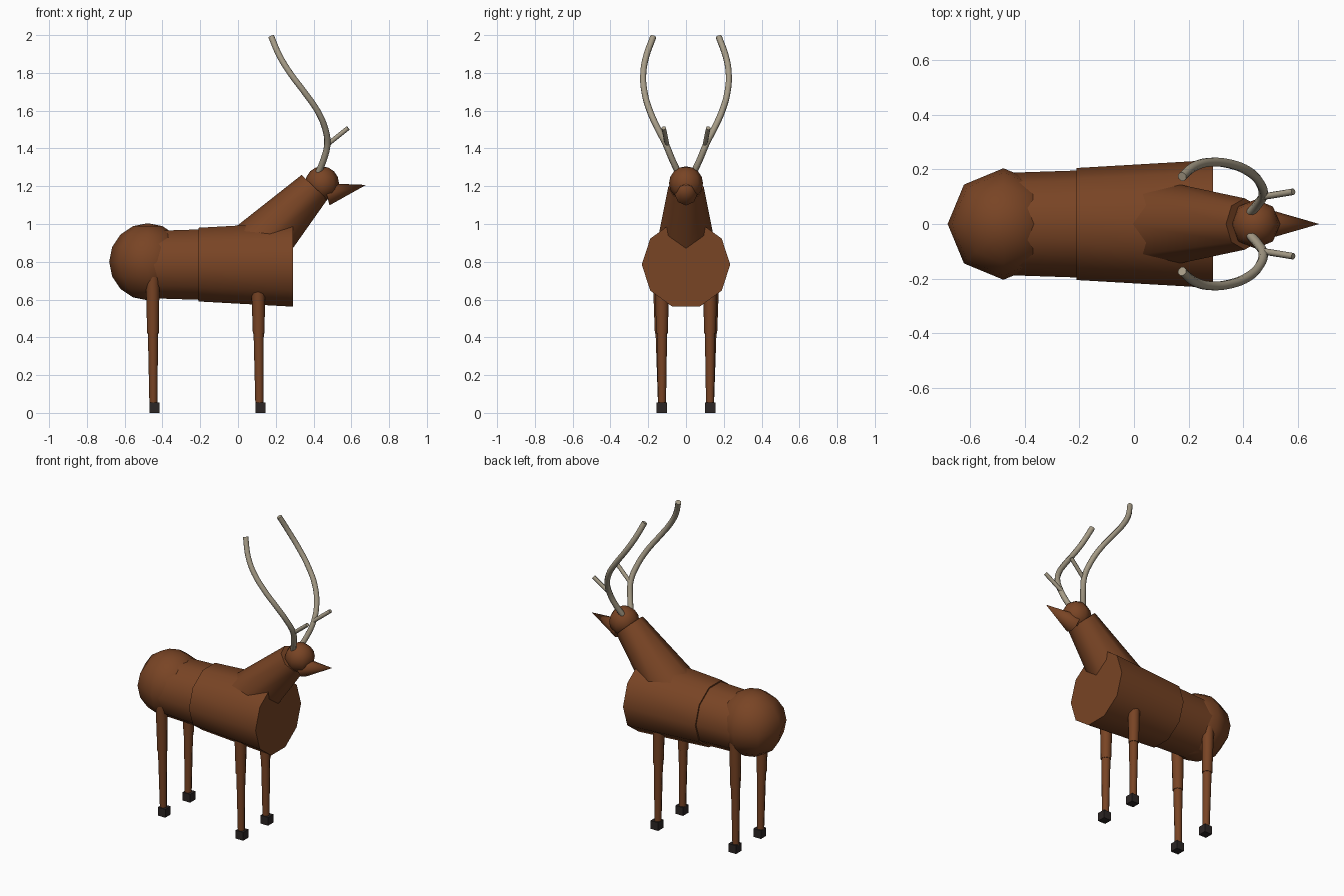
import bpy, bmesh, math
from mathutils import Vector

if "Cube" in bpy.data.objects:
    bpy.data.objects.remove(bpy.data.objects["Cube"])


def material(name, rgb):
    m = bpy.data.materials.new(name)
    m.diffuse_color = (*rgb, 1)
    m.use_nodes = True
    m.node_tree.nodes["Principled BSDF"].inputs["Base Color"].default_value = m.diffuse_color
    return m


BROWN = material("brown_fur", (0.19, 0.058, 0.018))
HORN = material("horn", (0.38, 0.33, 0.24))
DARK = material("dark_hoof", (0.025, 0.019, 0.018))


def finish(name, bm, mat, smooth=True):
    bmesh.ops.recalc_face_normals(bm, faces=bm.faces)
    me = bpy.data.meshes.new(name)
    bm.to_mesh(me)
    bm.free()
    me.materials.append(mat)
    ob = bpy.data.objects.new(name, me)
    bpy.context.collection.objects.link(ob)
    if smooth:
        bpy.ops.object.select_all(action='DESELECT')
        ob.select_set(True)
        bpy.context.view_layer.objects.active = ob
        bpy.ops.object.shade_smooth_by_angle(angle=math.radians(60))
    return ob


def frustum(name, p0, p1, r0, r1, sides, mat):
    """Tapered prism between two points; a corner lies towards +y."""
    p0, p1 = Vector(p0), Vector(p1)
    axis = (p1 - p0).normalized()
    u = Vector((0, 1, 0))
    u = (u - axis * u.dot(axis)).normalized()
    v = axis.cross(u)
    bm = bmesh.new()

    def ring(p, r):
        if r == 0:
            return [bm.verts.new(p)] * sides
        return [bm.verts.new(p + r * (u * math.cos(a) + v * math.sin(a)))
                for a in (2 * math.pi * i / sides for i in range(sides))]

    a, b = ring(p0, r0), ring(p1, r1)
    for i in range(sides):
        j = (i + 1) % sides
        bm.faces.new([a[i], a[j], b[i]] if r1 == 0 else [a[i], a[j], b[j], b[i]])
    bm.faces.new(a)
    if r1:
        bm.faces.new(b)
    return finish(name, bm, mat)


def ball(name, centre, r):
    bm = bmesh.new()
    bmesh.ops.create_uvsphere(bm, u_segments=8, v_segments=8, radius=r)
    bmesh.ops.translate(bm, verts=bm.verts, vec=centre)
    return finish(name, bm, BROWN)


def tube(name, points, r):
    cu = bpy.data.curves.new(name, 'CURVE')
    cu.dimensions = '3D'
    cu.bevel_depth = r
    cu.bevel_resolution = 2
    cu.resolution_u = 4
    cu.use_fill_caps = True
    sp = cu.splines.new('BEZIER')
    sp.bezier_points.add(len(points) - 1)
    for bp, p in zip(sp.bezier_points, points):
        bp.co = p
        bp.handle_left_type = bp.handle_right_type = 'AUTO'
    cu.materials.append(HORN)
    ob = bpy.data.objects.new(name, cu)
    bpy.context.collection.objects.link(ob)
    bpy.ops.object.select_all(action='DESELECT')
    ob.select_set(True)
    bpy.context.view_layer.objects.active = ob
    bpy.ops.object.convert(target='MESH')
    bpy.ops.object.shade_smooth_by_angle(angle=math.radians(60))


# Trunk
frustum("chest", (-0.21, 0, 0.785), (0.29, 0, 0.785), 0.205, 0.234, 10, BROWN)
frustum("belly", (-0.47, 0, 0.785), (-0.20, 0, 0.785), 0.187, 0.196, 10, BROWN)
ball("rump", (-0.478, 0, 0.8), 0.204)

# Neck and head
frustum("neck", (0.088, 0, 0.861), (0.405, 0, 1.195), 0.161, 0.094, 8, BROWN)
ball("head", (0.445, 0, 1.215), 0.09)
frustum("snout", (0.47, 0, 1.157), (0.678, 0, 1.207), 0.06, 0, 8, BROWN)

# Right-hand antler path, mirrored for the other side
ANTLER = [(0.425, 0.04, 1.27), (0.455, 0.075, 1.345), (0.473, 0.108, 1.425),
          (0.46, 0.152, 1.51), (0.42, 0.192, 1.60), (0.35, 0.22, 1.70),
          (0.275, 0.226, 1.80), (0.22, 0.21, 1.89), (0.176, 0.173, 1.992)]

for side, s in (("left", 1), ("right", -1)):
    tube(side + "_antler", [(x, s * y, z) for x, y, z in ANTLER], 0.017)
    frustum(side + "_antler_tine", (0.473, s * 0.1, 1.42), (0.583, s * 0.118, 1.508),
            0.012, 0.012, 8, HORN)

    # Legs: x and y at foot and at top, plus height of the top
    for pos, xf, xt, yt, zt in (("front", 0.113, 0.107, 0.127, 0.68),
                                ("hind", -0.448, -0.452, 0.14, 0.75)):
        foot = Vector((xf, s * 0.127, 0.04))
        top = Vector((xt, s * yt, zt))
        knee = foot.lerp(top, (0.42 - 0.04) / (zt - 0.04))
        frustum(f"{side}_{pos}_lower_leg", foot, knee, 0.021, 0.027, 8, BROWN)
        frustum(f"{side}_{pos}_upper_leg", knee, top, 0.031, 0.037, 8, BROWN)
        # Hoof block
        bm = bmesh.new()
        bmesh.ops.create_cube(bm, size=0.054)
        bmesh.ops.translate(bm, verts=bm.verts, vec=(xf + 0.006, s * 0.128, 0.027))
        finish(f"{side}_{pos}_hoof", bm, DARK, smooth=False)
